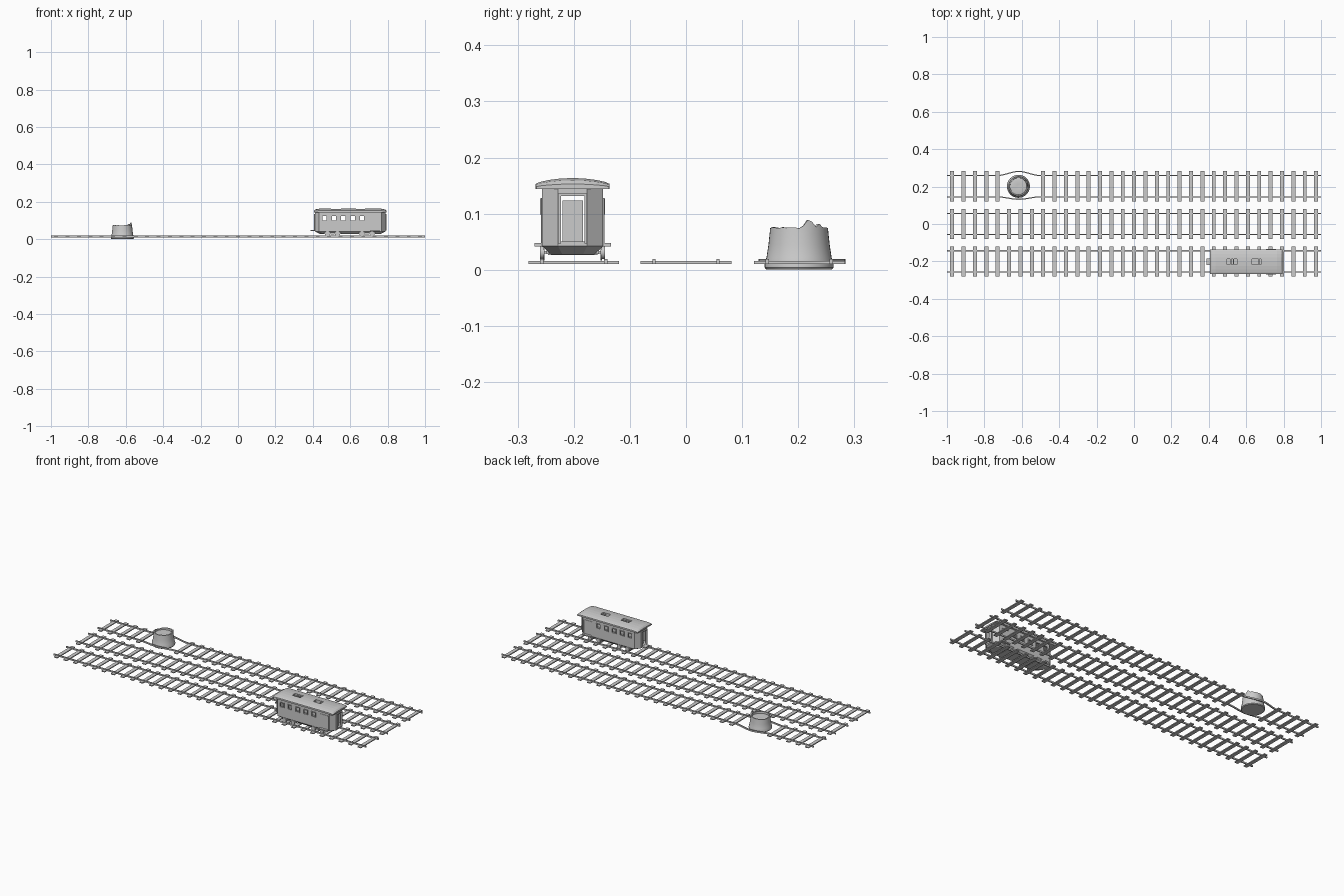
import bpy, bmesh, math, random
from mathutils import Matrix, Vector

if "Cube" in bpy.data.objects:
    bpy.data.objects.remove(bpy.data.objects["Cube"])
random.seed(4)


def finish(name, bm, smooth=None):
    bmesh.ops.recalc_face_normals(bm, faces=bm.faces)
    me = bpy.data.meshes.new(name)
    bm.to_mesh(me)
    bm.free()
    ob = bpy.data.objects.new(name, me)
    bpy.context.collection.objects.link(ob)
    bpy.ops.object.select_all(action='DESELECT')
    bpy.context.view_layer.objects.active = ob
    ob.select_set(True)
    if smooth:
        bpy.ops.object.shade_smooth_by_angle(angle=math.radians(smooth))
    return ob


def add_box(bm, x, y, z):
    """Box from (min, max) pairs."""
    c = Vector([(a[0] + a[1]) / 2 for a in (x, y, z)])
    s = [a[1] - a[0] for a in (x, y, z)]
    bmesh.ops.create_cube(bm, size=1, matrix=Matrix.Translation(c) @ Matrix.Diagonal((*s, 1)))


def boxes(name, items):
    bm = bmesh.new()
    for it in items:
        add_box(bm, *it)
    return finish(name, bm)


def loft(name, rings, smooth=None, closed=True):
    """Skin a list of equal-length point rings and cap both ends."""
    bm = bmesh.new()
    vs = [[bm.verts.new(p) for p in r] for r in rings]
    n = len(rings[0])
    for a, b in zip(vs, vs[1:]):
        for i in range(n):
            j = (i + 1) % n
            bm.faces.new((a[i], a[j], b[j], b[i]))
    if closed:
        bm.faces.new(vs[0])
        bm.faces.new(vs[-1])
    return finish(name, bm, smooth)


def cut(ob, cutter):
    m = ob.modifiers.new("cut", 'BOOLEAN')
    m.operation, m.object, m.solver = 'DIFFERENCE', cutter, 'EXACT'
    bpy.context.view_layer.objects.active = ob
    bpy.ops.object.modifier_apply(modifier=m.name)
    bpy.data.objects.remove(cutter)


SX, SY = -0.618, 0.2015      # stump centre
CX, CY = 0.60, -0.202        # carriage centre

# Sleepers and rails of the three tracks
for label, y0 in (("front", -0.2), ("middle", 0.0), ("back", 0.202)):
    xs = [-0.972 + 0.0608 * i for i in range(33) if not (label == "back" and i in (5, 6, 7))]
    boxes(label + "_sleepers", [((x - .0105, x + .0105), (y0 - .081, y0 + .081), (.010, .0155)) for x in xs])
    for side in (-1, 1):
        rings = []
        steps = [-1] + ([-.73 + .0125 * i for i in range(20)] if label == "back" else []) + [1]
        for x in steps:
            y = y0 + side * 0.057
            if label == "back":      # rails bend around the stump
                t = max(0, 1 - abs(x + .616) / .115)
                y += side * (.022 if side > 0 else .013) * t * t * (3 - 2 * t)
            rings.append([(x, y - .003, .0105), (x, y + .003, .0105), (x, y + .003, .019), (x, y - .003, .019)])
        loft(f"{label}_rail_{'outer' if side > 0 else 'inner'}", rings)

# Tree stump with a splintered rim
N = 40
peaks = ((.37, .018, .3), (.78, .008, .16), (2.6, -.006, .5))


def rim(a):
    z = .0745 + random.uniform(-.0015, .0015)
    for pa, h, w in peaks:
        z += h * max(0, 1 - abs(a - pa) / w)
    return z


angles = [2 * math.pi * i / N for i in range(N)]
tops = [rim(a) for a in angles]
profile = [(.058, 0), (.0615, .004), (.0615, .012), (.0580, .022), (.0545, .045), (.0525, .064),
           (.0515, None), (.0455, None), (.0445, .064), (.030, .067), (.010, .065)]
rings = []
for r, z in profile:
    rings.append([(SX + r * math.cos(a), SY + r * math.sin(a), t if z is None else z)
                  for a, t in zip(angles, tops)])
loft("tree_stump", rings, 35)


# Carriage body: plan with canted ends, hollowed out
def plan(e, z, dx=0, w=None):
    half = [(.189 - e - dx, .026), (.166 - e - dx, .0545 - e)]
    pts = half + [(-x, y) for x, y in reversed(half)]
    pts += [(x, -y) for x, y in reversed(pts)]
    return [(CX + x, CY + y * (w or 1), z) for x, y in pts]


body = loft("carriage_body", [plan(0, .027, .03, .7), plan(0, .042), plan(0, .146)])
cut(body, loft("inside_cutter", [plan(.005, .048), plan(.005, .16)]))
win_x = [.462 + .0505 * i for i in range(5)]
cut(body, boxes("window_cutter", [((x - .011, x + .011), (CY - .1, CY + .1), (.101, .124)) for x in win_x]))
cut(body, boxes("doorway_cutter", [((CX - .3, CX + .3), (CY - .021, CY + .021), (.050, .131))]))

# Window frames and side door frames on both sides
frames, doors = [], []
for s in (-1, 1):
    y = tuple(sorted((CY + s * .053, CY + s * .058)))
    for x in win_x:
        for z in ((.098, .101), (.124, .127)):
            frames.append(((x - .014, x + .014), y, z))
        for dx in (-.0125, .0125):
            frames.append(((x + dx - .0015, x + dx + .0015), y, (.101, .124)))
    yd = tuple(sorted((CY + s * .053, CY + s * .0565)))
    for x in (.706, .759):
        doors.append(((x - .002, x + .002), yd, (.042, .127)))
    doors.append(((.704, .761), yd, (.124, .128)))
boxes("window_frames", frames)
boxes("side_door_frames", doors)

# End door frames, recessed doors and lintels
ends = []
for s in (-1, 1):
    def span(a, b):
        return tuple(sorted((CX + s * a, CX + s * b)))
    for d in (-.0235, .0235):
        ends.append((span(.184, .194), (CY + d - .0025, CY + d + .0025), (.047, .133)))
    ends.append((span(.184, .194), (CY - .026, CY + .026), (.131, .136)))
    ends.append((span(.172, .175), (CY - .018, CY + .018), (.048, .123)))
boxes("end_doors", ends)

# Roof: shallow arch with tapered ends and two hatches
half = [(.066, .144), (.066, .153), (.058, .1565), (.042, .160), (.022, .1625)]
sec = half + [(0, .1635)] + [(-y, z) for y, z in reversed(half)]
rings = []
for x, k, h in ((-.194, .98, .45), (-.186, 1, .8), (-.165, 1, 1), (.165, 1, 1), (.186, 1, .8), (.194, .98, .45)):
    rings.append([(CX + x, CY + y * k, .144 + (z - .144) * h) for y, z in sec])
roof = loft("carriage_roof", rings)
cut(roof, boxes("hatch_cutter", [((a, b), (CY - .014, CY + .014), (.13, .18)) for a, b in ((.498, .550), (.632, .680))]))
boxes("hatch_bars", [((a - .003, a + .003), (CY - .014, CY + .014), (.146, .158)) for a in (.517, .531, .668)])

# Steps under the side doors and end coupler platform
boxes("side_steps", [((.706, .760), (CY - .068, CY + .068), (.041, .0475))])
boxes("coupler_platform", [((.388, .43), (CY - .017, CY + .017), (.043, .049))])

# Bogies: frames, axles and flanged wheels
for label, xc in (("rear", .505), ("front", .69)):
    boxes(label + "_bogie_frame", [((xc - .045, xc + .045), (CY + s * .044 - .003, CY + s * .044 + .003), (.028, .036))
                                   for s in (-1, 1)] + [((xc - .01, xc + .01), (CY - .044, CY + .044), (.026, .034))])
    bm = bmesh.new()
    for dx in (-.027, .027):
        parts = [(0, .0025, .10)]
        for s in (-1, 1):
            parts += [(s * .055, .012, .006), (s * .051, .0145, .002)]
        for y, r, d in parts:
            bmesh.ops.create_cone(bm, cap_ends=True, segments=20, radius1=r, radius2=r, depth=d,
                                  matrix=Matrix.Translation((xc + dx, CY + y, .031)) @ Matrix.Rotation(math.pi / 2, 4, 'X'))
    finish(label + "_bogie_wheels", bm, 35)
